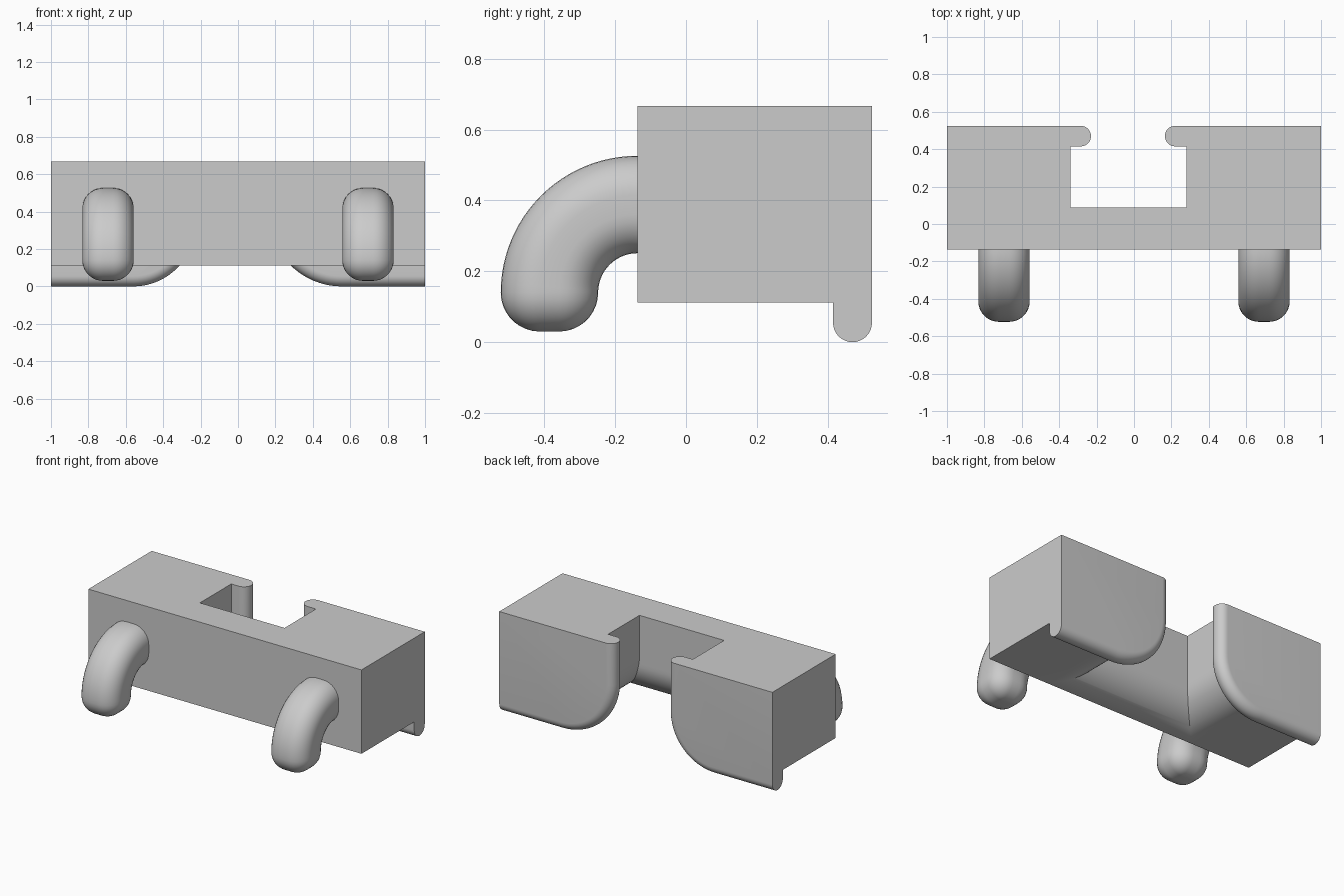
import bpy, bmesh
from math import sin, cos, pi, sqrt

cube = bpy.data.objects.get("Cube")
if cube:
    bpy.data.objects.remove(cube, do_unlink=True)

grey = bpy.data.materials.new("light grey")
grey.use_nodes = True
grey.diffuse_color = (0.6, 0.6, 0.6, 1)
grey.node_tree.nodes["Principled BSDF"].inputs["Base Color"].default_value = (0.6, 0.6, 0.6, 1)

TOP, FLOOR, FRONT, BACK = 0.667, 0.112, -0.137, 0.525
LIP = 0.055                      # half thickness of the back plates
MID = BACK - LIP


def loft(name, rings):
    """Skin a list of equal-length closed rings and cap both ends."""
    bm = bmesh.new()
    loops = [[bm.verts.new(p) for p in ring] for ring in rings]
    n = len(loops[0])
    for a, b in zip(loops, loops[1:]):
        for i in range(n):
            j = (i + 1) % n
            bm.faces.new((a[i], a[j], b[j], b[i]))
    bm.faces.new(loops[0])
    bm.faces.new(loops[-1])
    bmesh.ops.recalc_face_normals(bm, faces=bm.faces)
    mesh = bpy.data.meshes.new(name)
    bm.to_mesh(mesh)
    bm.free()
    mesh.materials.append(grey)
    obj = bpy.data.objects.new(name, mesh)
    bpy.context.collection.objects.link(obj)
    return obj


def smooth(obj):
    bpy.ops.object.select_all(action='DESELECT')
    obj.select_set(True)
    bpy.context.view_layer.objects.active = obj
    bpy.ops.object.shade_smooth_by_angle(angle=0.6)


def flare(r, h):
    """Outward widening of the slot at height h for a rounded lower edge."""
    return r - sqrt(r * r - (r - h) ** 2) if h < r else 0


# U-shaped body: the slot flares out towards the underside
def body_ring(h):
    right = -0.34 - flare(0.22, h)
    left = 0.28 + flare(0.28, h)
    wall = 0.087 - flare(0.22, h)
    plan = [(-1, FRONT), (1, FRONT), (1, MID), (left, MID),
            (left, wall), (right, wall), (right, MID), (-1, MID)]
    return [(x, y, FLOOR + h) for x, y in plan]


heights = [0.28 * (1 - cos(pi / 2 * i / 20)) for i in range(21)]
body = loft("body", [body_ring(h) for h in heights + [TOP - FLOOR]])


# Back plates: rounded lower inner corner and a half-round edge
def plate(name, side, edge, radius):
    rings = []
    for k in range(17):
        t = pi * k / 16
        e = LIP * (1 - sin(t))
        r = radius - e
        cx = edge + side * radius
        outline = [(side, TOP), (side, e)]
        for i in range(21):
            a = pi / 2 * i / 20
            outline.append((cx - side * r * sin(a), radius - r * cos(a)))
        outline.append((edge + side * e, TOP))
        rings.append([(x, MID - LIP * cos(t), z) for x, z in outline])
    return loft(name, rings)


plates = [plate("right_back_plate", -1, -0.23, 0.33),
          plate("left_back_plate", 1, 0.165, 0.39)]

# Merge the plates with the body into one solid
for p in plates:
    mod = body.modifiers.new("join", 'BOOLEAN')
    mod.operation = 'UNION'
    mod.solver = 'EXACT'
    mod.object = p
    bpy.context.view_layer.objects.active = body
    bpy.ops.object.modifier_apply(modifier=mod.name)
    bpy.data.objects.remove(p, do_unlink=True)
smooth(body)


# Hooks: a rounded square swept through a quarter bend, with a rounded tip
def hook(name, x):
    core, rad, bend, pivot = 0.0275, 0.11, 0.2485, 0.14

    def section(r):
        pts = []
        for q, (sx, sy) in enumerate([(1, 1), (-1, 1), (-1, -1), (1, -1)]):
            for i in range(9):
                a = pi / 2 * (q + i / 8)
                pts.append((sx * core + r * cos(a), sy * core + r * sin(a)))
        return pts

    rings = [[(x + u, FRONT + 0.05, pivot + bend + v) for u, v in section(rad)]]
    for k in range(25):
        a = pi / 2 * k / 24
        rings.append([(x + u, FRONT - (bend + v) * sin(a), pivot + (bend + v) * cos(a))
                      for u, v in section(rad)])
    for k in range(1, 10):
        a = pi / 2 * k / 9.2
        rings.append([(x + u, FRONT - bend - v, pivot - rad * sin(a))
                      for u, v in section(rad * cos(a))])
    smooth(loft(name, rings))


hook("right_hook", -0.695)
hook("left_hook", 0.695)
